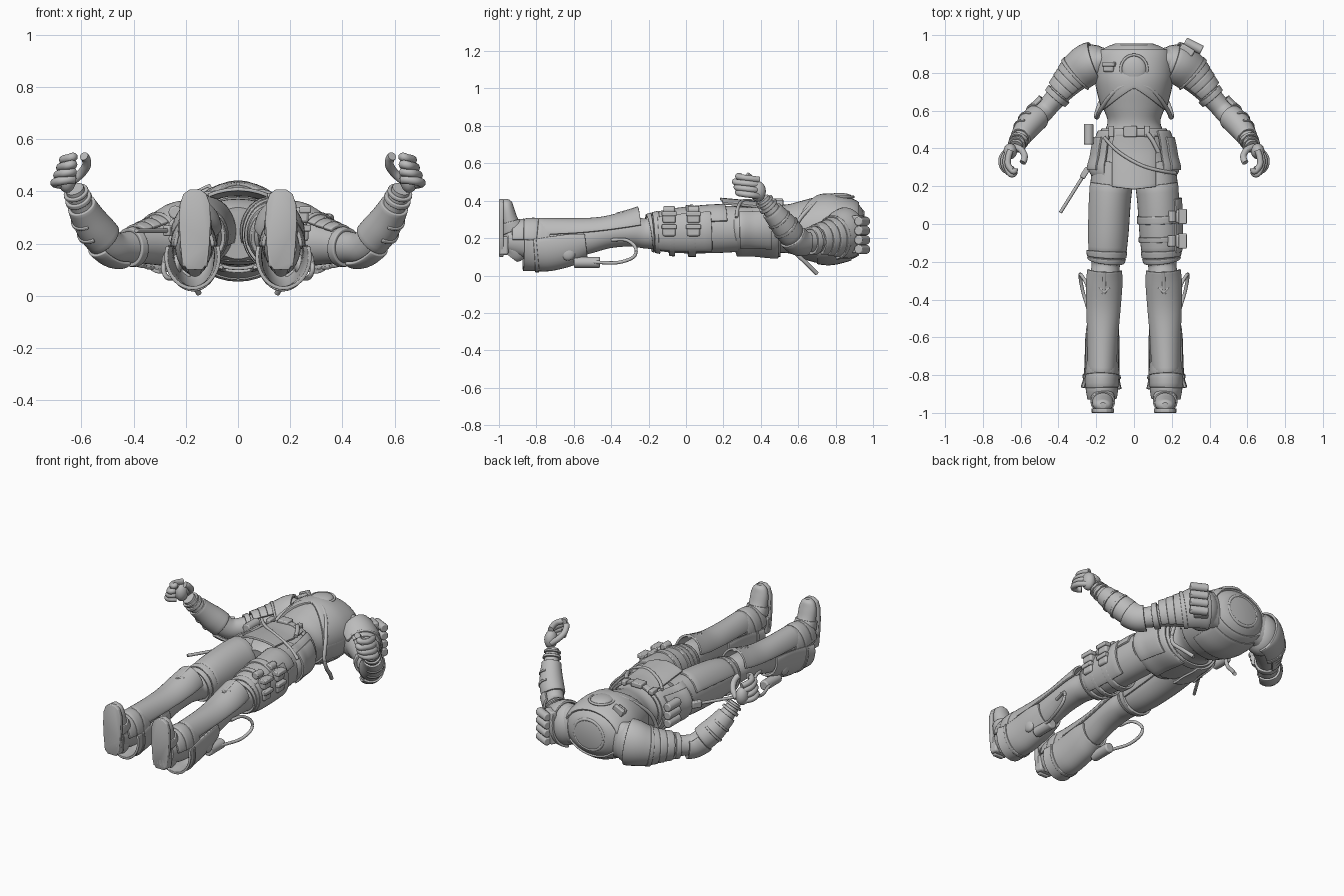
import bpy, bmesh, math
from mathutils import Vector, Matrix

cube = bpy.data.objects.get("Cube")
if cube:
    bpy.data.objects.remove(cube, do_unlink=True)

grey = bpy.data.materials.new("plain_grey")
grey.use_nodes = True
colour = (.5, .5, .5, 1)
grey.diffuse_color = colour
grey.node_tree.nodes["Principled BSDF"].inputs["Base Color"].default_value = colour
UP, AHEAD = Vector((0, 0, 1)), Vector((0, 1, 0))
made = []


def finish(name, bm, mirror=False, thick=0, bevel=0):
    bmesh.ops.recalc_face_normals(bm, faces=bm.faces)
    mesh = bpy.data.meshes.new(name)
    bm.to_mesh(mesh)
    bm.free()
    mesh.materials.append(grey)
    part = bpy.data.objects.new(name, mesh)
    bpy.context.collection.objects.link(part)
    if thick:
        solid = part.modifiers.new("thickness", 'SOLIDIFY')
        solid.thickness, solid.offset = thick, 0
    if bevel:
        soft = part.modifiers.new("soft_edge", 'BEVEL')
        soft.width, soft.segments = bevel, 2
    if mirror:
        part.modifiers.new("other_side", 'MIRROR')
    made.append(part)
    return part


def sample(rows, t):
    """Smooth interpolation of section rows (x, y, z, half width, half height)."""
    last = len(rows) - 1
    t = min(max(t, 0), last)
    i = min(int(t), last - 1)
    f = t - i
    near = [rows[max(i - 1, 0)], rows[i], rows[i + 1], rows[min(i + 2, last)]]
    return [b + f * (c - a + f * (2 * a - 5 * b + 4 * c - d + f * (3 * (b - c) + d - a))) / 2
            for a, b, c, d in zip(*near)]


def surface(rows, t, angle, grow=0, up=UP):
    x, y, z, w, h = sample(rows, t)
    along = Vector(sample(rows, t + .1)[:3]) - Vector(sample(rows, t - .1)[:3])
    side = up.cross(along).normalized()
    top = along.cross(side).normalized()
    return Vector((x, y, z)) + side * math.cos(angle) * (w + grow) + top * math.sin(angle) * (h + grow)


def loft(name, rows, start=0, end=None, grow=0, arc=None, thick=0, dip=0, mirror=False, up=UP):
    """Skin over sections; an arc in degrees makes an open armour shell."""
    end = len(rows) - 1 if end is None else end
    steps = max(3, math.ceil((end - start) * 5))
    low, high = arc or (0, 360)
    count = max(6, (high - low) // 10)
    closed = high - low == 360
    bm = bmesh.new()
    rings = []
    for s in range(steps + 1):
        ring = []
        for k in range(count + (not closed)):
            a = math.radians(low + (high - low) * k / count)
            t = start + (end + dip * abs(math.cos(a)) - start) * s / steps
            ring.append(bm.verts.new(surface(rows, t, a, grow, up)))
        rings.append(ring)
    for one, two in zip(rings, rings[1:]):
        for k in range(count):
            n = (k + 1) % len(one)
            bm.faces.new((one[k], one[n], two[n], two[k]))
    if closed and not thick:
        bm.faces.new(rings[0])
        bm.faces.new(rings[-1])
    return finish(name, bm, mirror, thick, .003 if thick else 0)


def band(name, rows, start, end, grow=.012, **more):
    return loft(name, rows, start, end, grow, thick=.014, **more)


def tube(name, points, radius, mirror=False):
    rows = [(*p, radius, radius) for p in points]
    return loft(name, rows, mirror=mirror)


def rod(name, a, b, radius, mirror=False):
    a, b = Vector(a), Vector(b)
    turn = (b - a).to_track_quat('Z', 'Y').to_matrix().to_4x4()
    bm = bmesh.new()
    bmesh.ops.create_cone(bm, cap_ends=True, segments=16, radius1=radius, radius2=radius,
                          depth=(b - a).length, matrix=Matrix.Translation((a + b) / 2) @ turn)
    return finish(name, bm, mirror, bevel=radius / 4)


def box(name, centre, size, turn=0, axis='Z', mirror=False):
    bm = bmesh.new()
    place = Matrix.Translation(centre) @ Matrix.Rotation(math.radians(turn), 4, axis)
    bmesh.ops.create_cube(bm, size=1, matrix=place @ Matrix.Diagonal((*size, 1)))
    return finish(name, bm, mirror, bevel=min(size) / 5)


def ball(name, centre, size, mirror=False):
    bm = bmesh.new()
    bmesh.ops.create_uvsphere(bm, u_segments=20, v_segments=12, radius=1,
                              matrix=Matrix.Translation(centre) @ Matrix.Diagonal((*size, 1)))
    return finish(name, bm, mirror)


# Torso, collar and chest armour
torso = [(0, .955, .25, .09, .08), (0, .94, .25, .14, .11), (0, .9, .25, .19, .145),
         (0, .8, .25, .2, .175), (0, .72, .25, .19, .175), (0, .62, .25, .165, .15),
         (0, .54, .25, .14, .13), (0, .46, .25, .17, .13), (0, .36, .25, .19, .12),
         (0, .27, .25, .2, .12), (0, .2, .24, .1, .1)]
loft("body", torso)
tube("collar", [(.1 * math.cos(a / 3), .945, .25 + .09 * math.sin(a / 3)) for a in range(20)], .01)
band("breastplate", torso, 1.6, 4, .004, arc=(-10, 190), dip=1.2)
band("backplate", torso, 1.6, 5, .004, arc=(180, 360))
band("back_panel", torso, 2.2, 4.2, .01, arc=(220, 320))
ball("chest_disc", (0, .82, .42), (.065, .07, .022))
tube("chest_disc_rim", [(.07 * math.cos(a / 3), .82 + .075 * math.sin(a / 3), .42)
                        for a in range(20)], .007)
rod("chest_boss", (0, .74, .41), (0, .74, .435), .025)
box("chest_pouch", (-.13, .83, .385), (.06, .05, .045), -25, 'Y')
box("chest_pouch_flap", (-.13, .845, .395), (.07, .025, .045), -25, 'Y')

# Rim that sweeps from the breastbone around the ribs to a loose tail behind
tube("rib_rim", [(.02, .74, .425), (.08, .72, .41), (.14, .66, .36), (.18, .6, .29), (.195, .565, .2),
                 (.2, .58, .13), (.18, .64, .07), (.15, .7, .01)], .011, mirror=True)

# Belt, buckles, front flap and hip plates
band("belt", torso, 6.45, 6.95, .014)
for x, wide in ((-.12, .03), (-.02, .07), (.07, .03)):
    box("belt_buckle", (x, .49, .4 - abs(x) / 5), (wide, .06, .03))
flap = [(0, .48, .25, .2, .14), (0, .38, .25, .21, .14), (0, .28, .26, .21, .14), (0, .17, .27, .21, .14)]
band("front_flap", flap, 0, 3, 0, arc=(57, 123), dip=-.4)
band("seat_flap", flap, 0, 2.2, -.015, arc=(230, 310), dip=-.6)
band("hip_plate", torso, 6.6, 9.1, .028, arc=(-75, 48), dip=.2, mirror=True)
band("hip_plate_panel", torso, 7, 8.8, .038, arc=(-40, 35), mirror=True)
tube("hip_sash", [(-.16, .46, .385), (-.08, .38, .395), (.04, .31, .4), (.15, .28, .37), (.22, .27, .31)], .009)
tube("belt_tail", [(.07, .48, .395), (.1, .44, .395), (.13, .38, .385)], .012)
for z in (.22, .27, .32):
    rod("hip_canister", (-.24, .42, z), (-.24, .53, z), .026)
rod("scabbard", (-.24, .3, .25), (-.39, .06, .25), .009)
box("scabbard_mount", (-.26, .27, .25), (.03, .06, .04), -32)

# Legs
leg = [(.11, .33, .25, .11, .12), (.13, .15, .245, .105, .125), (.14, -.05, .235, .1, .115),
       (.145, -.17, .23, .09, .095), (.15, -.22, .225, .075, .08), (.155, -.3, .235, .08, .08),
       (.16, -.42, .225, .078, .08), (.165, -.55, .2, .072, .09), (.168, -.7, .18, .065, .1),
       (.17, -.84, .19, .07, .1), (.168, -.95, .19, .055, .07)]
loft("leg", leg, mirror=True)
band("thigh_guard", leg, .7, 2.7, .004, arc=(20, 200), mirror=True)
for start in (2.7, 3.1):
    band("knee_roll", leg, start, start + .35, .008, mirror=True)
band("side_panel", leg, 1.1, 2.8, .012, arc=(-55, 45))
for start, y in ((1.5, .04), (2.1, -.09)):
    band("thigh_strap", leg, start, start + .2, .012)
    for z in (.24, .31):
        box("thigh_pouch", (.245, y, z), (.05, .07, .06))
        box("pouch_flap", (.257, y, z + .02), (.045, .08, .025))
    rod("pouch_capsule", (.2, y + .03, .35), (.2, y - .03, .35), .022)

# Shin plates, calf guards and hoses
shin = [(.155, -.24, .25, .085, .11), (.158, -.32, .24, .09, .095), (.162, -.45, .225, .084, .08),
        (.166, -.6, .21, .075, .088), (.17, -.78, .2, .07, .1)]
band("shin_plate", shin, 0, 4, .002, arc=(10, 170), mirror=True)
tube("shin_ridge", [surface(shin, t / 3, math.pi / 2) for t in range(5)], .012, mirror=True)
box("knee_boss", (.157, -.34, .327), (.045, .045, .025), 45, mirror=True)
calf = [(.166, -.54, .19, .078, .09), (.168, -.62, .18, .084, .12), (.17, -.74, .16, .085, .13),
        (.172, -.82, .15, .09, .12), (.174, -.87, .15, .102, .12)]
band("calf_guard", calf, 0, 4, 0, arc=(160, 380), mirror=True)
band("calf_seam", calf, 2.7, 2.95, .006, arc=(160, 380), mirror=True)
for start in (8.2, 8.7, 9.2):
    band("ankle_lame", leg, start, start + .5, .012, arc=(0, 180), mirror=True)
tube("calf_hose", [(.23, -.4, .19), (.25, -.32, .19), (.28, -.27, .15), (.285, -.28, .1),
                   (.27, -.36, .07), (.24, -.46, .07), (.22, -.55, .08)], .009, mirror=True)
rod("hose_valve", (.21, -.46, .07), (.21, -.6, .07), .03, mirror=True)
ball("valve_cap", (.235, -.63, .12), (.02, .04, .04), mirror=True)

# Boots with flat soles
foot = [(.165, -.94, .1, .025, .04), (.165, -.92, .13, .045, .07), (.165, -.91, .2, .052, .08),
        (.165, -.94, .28, .056, .05), (.165, -.955, .35, .054, .038), (.165, -.96, .39, .04, .03),
        (.165, -.96, .408, .016, .015)]
loft("boot", foot, up=AHEAD, mirror=True)
bm = bmesh.new()
edge = [bm.verts.new((x + s * (w + .004), -.988, z)) for s, line in ((1, foot), (-1, foot[::-1]))
        for x, y, z, w, h in line]
bm.faces.new(edge)
finish("boot_sole", bm, True, .024, .004)
box("boot_heel", (.165, -.975, .16), (.1, .05, .1), mirror=True)
band("boot_strap", foot, 2.5, 3.1, .002, up=AHEAD, mirror=True)

# Arms and shoulder armour
arm = [(.14, .875, .235, .06, .11), (.22, .85, .225, .09, .11), (.29, .8, .205, .085, .09),
       (.36, .73, .195, .068, .072), (.43, .65, .185, .055, .06), (.48, .595, .19, .055, .06),
       (.54, .54, .25, .058, .062), (.58, .49, .31, .05, .052), (.61, .44, .37, .04, .042),
       (.625, .41, .41, .034, .036)]
loft("arm", arm, mirror=True)
ball("shoulder", (.22, .85, .22), (.1, .1, .125), mirror=True)
band("shoulder_cap", arm, .8, 2.2, .02, arc=(-85, 150), mirror=True)
band("shoulder_cap_rim", arm, 2.05, 2.25, .025, arc=(-85, 150), mirror=True)
for k in range(3):
    band("shoulder_lame", arm, 2.2 + k * .4, 2.6 + k * .4, .018 - k * .003, arc=(-70, 130), mirror=True)
band("upper_sleeve_cuff", arm, 3.5, 3.8, .006, mirror=True)
band("elbow_cup", arm, 4.3, 5.5, .014, arc=(-130, 40), mirror=True)
band("forearm_guard", arm, 5.5, 7.6, .004, mirror=True)
for start in (6.1, 6.8):
    band("forearm_strap", arm, start, start + .15, .01, arc=(-120, 60), mirror=True)
for start in (7.9, 8.4):
    band("wrist_ring", arm, start, start + .25, .005, mirror=True)

# Shoulder canisters
for z in (.14, .19, .24, .29):
    rod("shoulder_canister", (.27, .965, z), (.36, .92, z), .025)
box("canister_rack", (.28, .92, .22), (.08, .04, .2), -31)

# Curled hands
ball("palm", (.655, .385, .45), (.036, .042, .055), mirror=True)
for k in range(4):
    z = .435 + k * .029
    x = -.011 * k
    reach = .008 * (k % 3)
    tube("finger", [(.67 + x / 2, .39, z - .01), (.698 + x, .355, z - .005), (.7 + x, .315, z),
                    (.68 + x, .285 - reach, z + .005), (.65 + x / 2, .28 - reach, z + .01),
                    (.63, .295 - reach, z + .01)], .0165, mirror=True)
tube("thumb", [(.635, .41, .44), (.6, .395, .47), (.58, .365, .5), (.582, .34, .525), (.59, .325, .535)],
     .017, mirror=True)

# Smooth shading with sharp edges kept
bpy.ops.object.select_all(action='DESELECT')
for part in made:
    part.select_set(True)
bpy.context.view_layer.objects.active = made[0]
bpy.ops.object.shade_smooth_by_angle(angle=math.radians(35))
